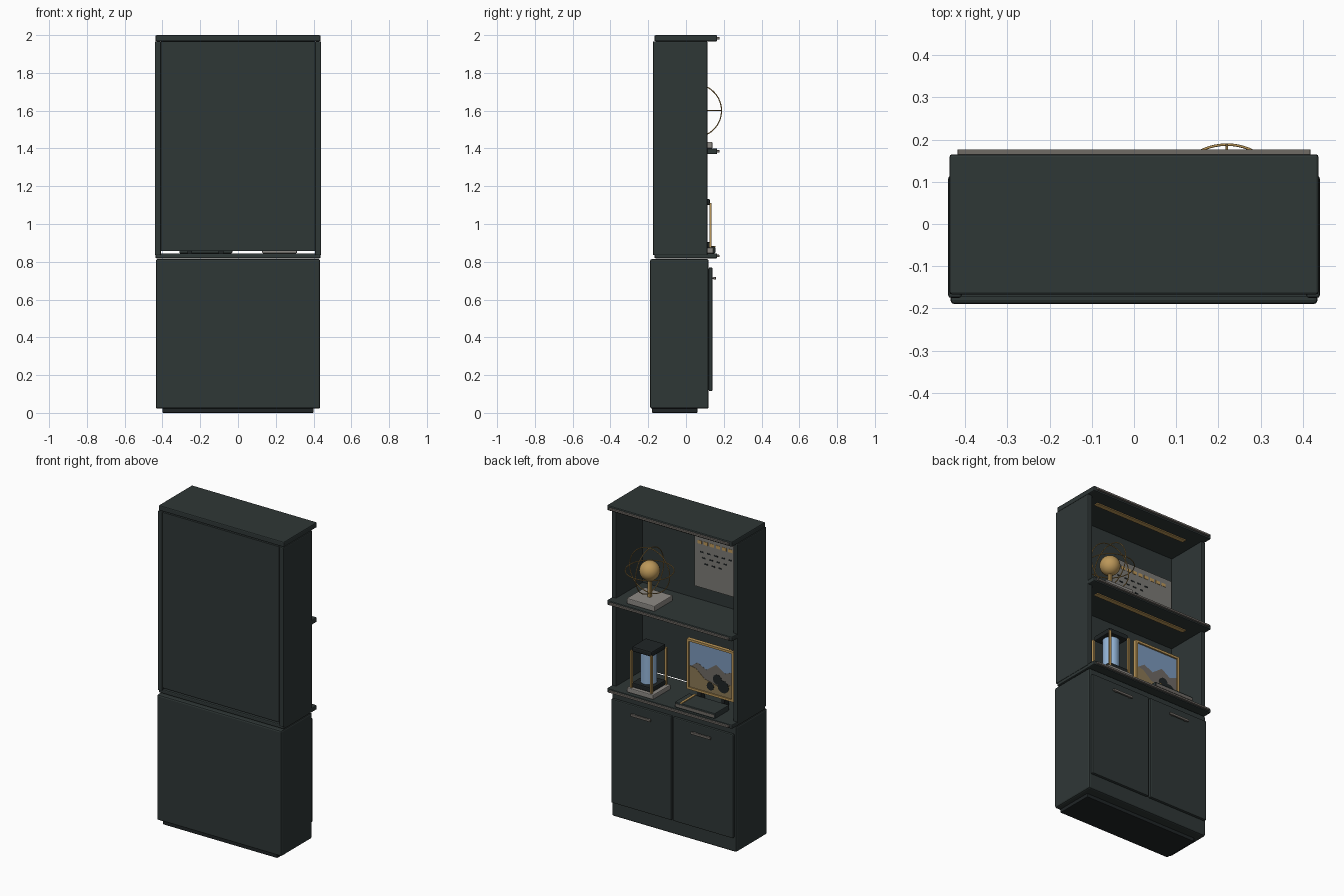
import bpy, bmesh, math
from mathutils import Vector

cube = bpy.data.objects.get("Cube")
if cube:
    bpy.data.objects.remove(cube, do_unlink=True)


def material(name, r, g, b):
    m = bpy.data.materials.new(name)
    m.use_nodes = True
    m.diffuse_color = (r, g, b, 1)
    m.node_tree.nodes["Principled BSDF"].inputs["Base Color"].default_value = (r, g, b, 1)
    return m


DARK = material("dark_green_wood", .028, .038, .037)
BLACK = material("charcoal", .014, .018, .019)
TRIM = material("warm_grey_metal", .16, .145, .13)
STONE = material("pale_stone", .27, .255, .235)
PAPER = material("grey_paper", .2, .195, .18)
GOLD = material("brass", .5, .31, .1)
GLASS = material("blue_glass", .3, .47, .7)
SKY = material("painted_sky", .2, .32, .5)
HILL = material("painted_hill", .26, .19, .09)


def finish(name, bm, mat, bevel=0, smooth=False):
    bmesh.ops.recalc_face_normals(bm, faces=bm.faces)
    mesh = bpy.data.meshes.new(name)
    bm.to_mesh(mesh)
    bm.free()
    mesh.materials.append(mat)
    ob = bpy.data.objects.new(name, mesh)
    bpy.context.collection.objects.link(ob)
    if bevel:
        mod = ob.modifiers.new("bevel", "BEVEL")
        mod.width, mod.segments = bevel, 2
    if smooth:
        bpy.ops.object.select_all(action="DESELECT")
        ob.select_set(True)
        bpy.context.view_layer.objects.active = ob
        bpy.ops.object.shade_smooth_by_angle(angle=math.radians(40))
    return ob


def box(name, x, y, z, mat, bevel=0):
    """Box given by its (low, high) range on each axis."""
    bm = bmesh.new()
    bmesh.ops.create_cube(bm, size=1)
    for v in bm.verts:
        v.co = Vector([(a + b) / 2 + c * (b - a) for c, (a, b) in zip(v.co, (x, y, z))])
    return finish(name, bm, mat, bevel)


def around(c, half):
    return (c - half, c + half)


def cylinder(name, x, y, z, radius, mat):
    bm = bmesh.new()
    bmesh.ops.create_cone(bm, cap_ends=True, segments=32, radius1=radius,
                          radius2=radius, depth=z[1] - z[0])
    bmesh.ops.translate(bm, verts=bm.verts, vec=(x, y, sum(z) / 2))
    return finish(name, bm, mat, smooth=True)


def plate(name, outline, y, mat):
    """Thin painted shape from an x, z outline, facing +y."""
    bm = bmesh.new()
    face = bm.faces.new([bm.verts.new((px, y, pz)) for px, pz in outline])
    ext = bmesh.ops.extrude_face_region(bm, geom=[face])
    bmesh.ops.translate(bm, vec=(0, .002, 0),
                        verts=[e for e in ext["geom"] if isinstance(e, bmesh.types.BMVert)])
    return finish(name, bm, mat)


# Lower cupboard
box("plinth", (-.4, .4), (-.18, .06), (0, .03), BLACK, .004)
box("cupboard_body", (-.435, .435), (-.19, .12), (.022, .815), DARK, .01)
for side, s in (("left", 1), ("right", -1)):
    box(side + "_door", sorted((s * .006, s * .425)), (.12, .14), (.115, .77), DARK, .006)
    box(side + "_handle", around(s * .21, .07), (.146, .158), (.705, .72), TRIM, .003)
    for dx in (-.05, .05):
        box(side + "_handle_post", around(s * .21 + dx, .005), (.138, .15), (.708, .717), TRIM)

# Open upper case
for side, s in (("left", 1), ("right", -1)):
    box(side + "_side_panel", sorted((s * .408, s * .44)), (-.175, .114), (.835, 1.967), DARK, .006)
box("back_panel", (-.408, .408), (-.172, -.15), (.857, 1.965), DARK)
for name, low, high in (("counter", .818, .845), ("middle_shelf", 1.37, 1.4), ("top_board", 1.967, 2)):
    box(name, (-.437, .437), (-.167, .165), (low, high), DARK, .006)
    mid = (low + high) / 2
    box(name + "_edge_trim", (-.418, .418), (.163, .177), around(mid, .006), TRIM, .002)
for name, z in (("middle", 1.37), ("top", 1.967)):
    box(name + "_light_strip", (-.33, .33), (.04, .07), (z - .006, z + .002), GOLD)

# Ringed globe on a stone base
GX, GY, GZ = .22, .048, 1.6
box("globe_base", around(GX, .097), around(GY, .092), (1.4, 1.435), STONE, .005)
box("globe_stem", around(GX, .009), around(GY, .009), (1.43, 1.55), GOLD)
bm = bmesh.new()
bmesh.ops.create_uvsphere(bm, u_segments=32, v_segments=16, radius=.06)
bmesh.ops.translate(bm, verts=bm.verts, vec=(GX, GY, GZ))
finish("globe", bm, GOLD, smooth=True)
for name, turn in (("level", (0, 0, 0)), ("side", (0, math.pi / 2, 0)), ("facing", (math.pi / 2, 0, 0))):
    bpy.ops.mesh.primitive_torus_add(location=(GX, GY, GZ), rotation=turn, major_radius=.14,
                                     minor_radius=.003, major_segments=64, minor_segments=8)
    ring = bpy.context.object
    ring.name = name + "_ring"
    ring.data.materials.append(GOLD)
    bpy.ops.object.shade_smooth()

# Notice on the back panel with abstract marks
box("notice", (-.4, .04), (-.151, -.143), (1.48, 1.81), PAPER)
for i in range(9):
    x = .005 - i * .043
    box("notice_heading_mark", around(x, .015), (-.144, -.141), (1.755, 1.775), GOLD)
for row in range(3):
    for i in range(5 - row):
        x = -.01 - i * .05 - row * .015
        box("notice_mark", around(x, .012), (-.144, -.141), around(1.705 - row * .035, .004), BLACK)

# Lantern
LX, LY = .22, .057
box("lantern_stone", around(LX, .092), around(LY, .088), (.845, .875), STONE, .005)
box("lantern_foot", around(LX, .07), around(LY, .07), (.875, .905), BLACK, .006)
cylinder("lantern_glass", LX, LY, (.9, 1.105), .048, GLASS)
box("lantern_cap", around(LX, .07), around(LY, .07), (1.1, 1.133), BLACK, .008)
for sx in (-1, 1):
    for sy in (-1, 1):
        box("lantern_post", around(LX + sx * .07, .006), around(LY + sy * .073, .006), (.875, 1.11), GOLD)

# Framed landscape
X0, X1, Z0, Z1, FY = -.335, -.01, .9, 1.217, -.005
box("picture_backing", (X0, X1), (FY - .012, FY), (Z0, Z1), BLACK)
for z in (Z0, Z1 - .014):
    box("frame_rail", (X0, X1), (FY - .012, FY + .012), (z, z + .014), GOLD)
for x in (X0, X1 - .014):
    box("frame_stile", (x, x + .014), (FY - .012, FY + .012), (Z0, Z1), GOLD)
box("picture_sky", (X0 + .012, X1 - .012), (FY, FY + .002), (Z0 + .012, Z1 - .012), SKY)
plate("far_hill", [(-.022, .912), (-.022, 1.04), (-.08, 1.08), (-.14, 1.05), (-.21, 1.1),
                   (-.27, 1.06), (-.323, 1.08), (-.323, .912)], FY + .001, TRIM)
plate("near_hill", [(-.022, .912), (-.022, 1.05), (-.07, 1.04), (-.13, .99), (-.22, .97),
                    (-.323, 1.0), (-.323, .912)], FY + .003, HILL)
for x, z, r in ((-.22, 1.01, .032), (-.26, .975, .04), (-.17, .955, .025)):
    plate("painted_tree", [(x + r * math.cos(a * math.pi / 5), z + r * math.sin(a * math.pi / 5))
                           for a in range(10)], FY + .005, BLACK)
for x in (-.09, -.255):
    box("picture_foot", around(x, .012), (FY - .04, FY), (.845, .91), BLACK)

# Closed book with a band
box("book_cover", (-.31, -.03), (.012, .155), (.845, .88), DARK, .004)
box("book_pages", (-.305, -.035), (.02, .157), (.853, .87), TRIM)
box("book_band", (-.08, -.065), (.01, .155), (.878, .884), GOLD)
